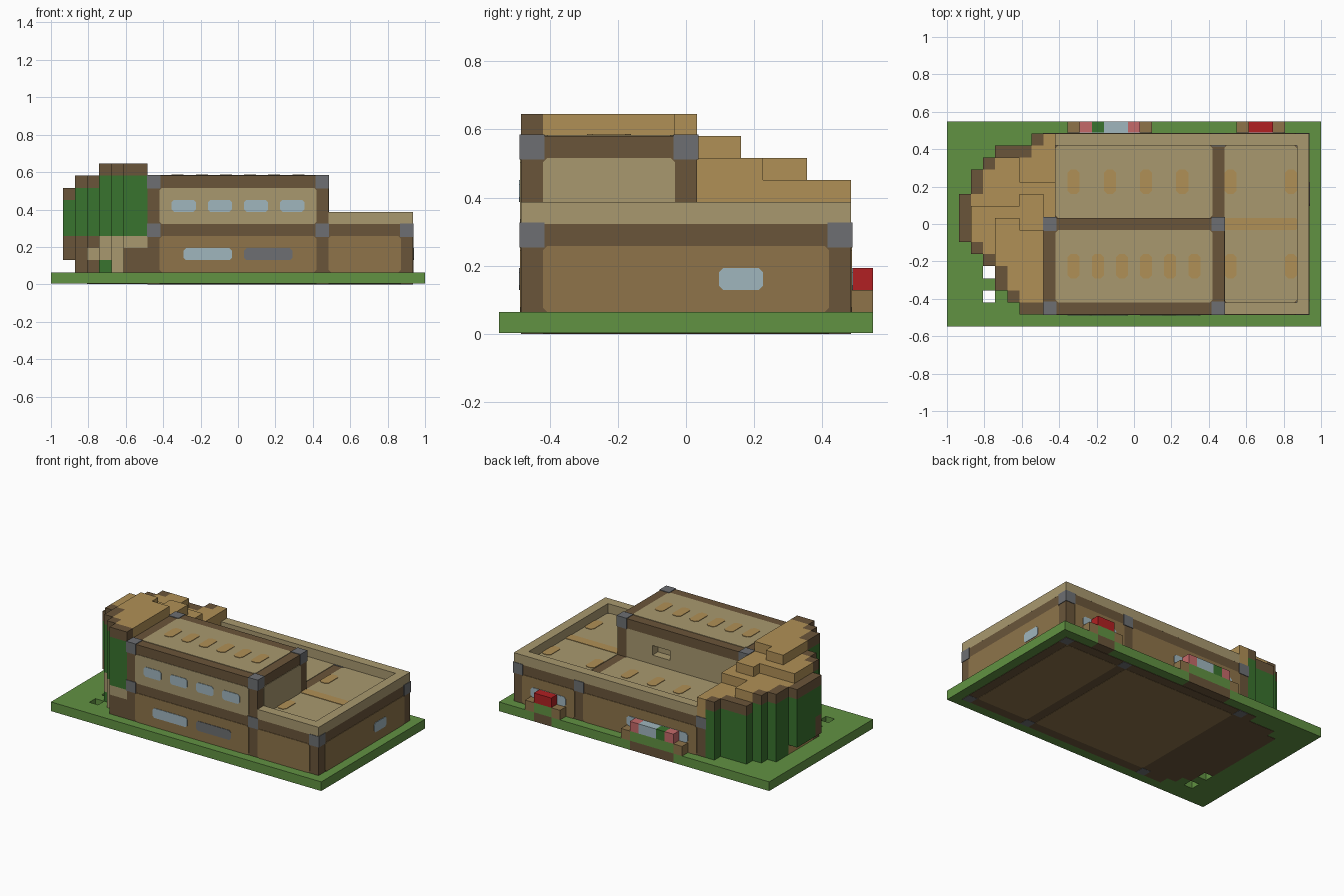
import bpy, bmesh
from mathutils import Vector

cube = bpy.data.objects.get("Cube")
if cube:
    bpy.data.objects.remove(cube, do_unlink=True)

U = 2 / 31  # block size; everything below is measured in blocks


def linear(c):
    c /= 255
    return c / 12.92 if c <= 0.04045 else ((c + 0.055) / 1.055) ** 2.4


def material(name, *rgb):
    m = bpy.data.materials.new(name)
    m.use_nodes = True
    col = (*[linear(c) for c in rgb], 1)
    m.diffuse_color = col
    m.node_tree.nodes["Principled BSDF"].inputs["Base Color"].default_value = col
    return m


GRASS = material("grass green", 97, 146, 66)
LEAF = material("leaf green", 57, 115, 46)
TAN = material("pale tan", 169, 153, 111)
PLANK = material("plank brown", 142, 116, 74)
LOG = material("dark log", 106, 85, 58)
WOOD = material("golden wood", 176, 144, 86)
STONE = material("stone grey", 109, 111, 114)
GLASS = material("pale blue", 160, 182, 190)
RED = material("red", 177, 32, 34)
PINK = material("pink", 197, 106, 106)


def place(i, j, k):
    return Vector((i - 15.5, j - 8.5, k)) * U


def finish(name, bm, mat):
    bmesh.ops.recalc_face_normals(bm, faces=bm.faces)
    me = bpy.data.meshes.new(name)
    bm.to_mesh(me)
    bm.free()
    me.materials.append(mat)
    bpy.context.collection.objects.link(bpy.data.objects.new(name, me))


def blocks(name, mat, boxes, grow=0):
    """Boxes given as (i0, i1, j0, j1, k0, k1)."""
    bm = bmesh.new()
    for i0, i1, j0, j1, k0, k1 in boxes:
        lo = place(i0 - grow, j0 - grow, k0 - grow)
        hi = place(i1 + grow, j1 + grow, k1 + grow)
        for v in bmesh.ops.create_cube(bm, size=1)["verts"]:
            v.co = Vector([hi[a] if v.co[a] > 0 else lo[a] for a in range(3)])
    finish(name, bm, mat)


def panels(name, mat, axis, plane, rects, depth=0.05, cut=0.2):
    """Thin corner-cut plates lying on a plane; depth sign picks the side."""
    bm = bmesh.new()
    for a, b, c, d in rects:
        ring = [(a + cut, c), (b - cut, c), (b, c + cut), (b, d - cut),
                (b - cut, d), (a + cut, d), (a, d - cut), (a, c + cut)]
        layers = []
        for w in (plane, plane + depth):
            pts = []
            for p in ring:
                q = list(p)
                q.insert(axis, w)
                pts.append(bm.verts.new(place(*q)))
            layers.append(pts)
            bm.faces.new(pts)
        for n in range(8):
            m = (n + 1) % 8
            bm.faces.new((layers[0][n], layers[0][m], layers[1][m], layers[1][n]))
    finish(name, bm, mat)


X, Y, Z = range(3)

# Lawn with two small openings and planter soil along the back edge
blocks("lawn", GRASS, [
    (0, 3, 0, 16, .05, 1), (4, 31, 0, 16, .05, 1), (3, 4, 0, 2, .05, 1),
    (3, 4, 3, 4, .05, 1), (3, 4, 5, 16, .05, 1),
    (0, 11, 16, 17, .05, 1), (16, 25, 16, 17, .05, 1), (27, 31, 16, 17, .05, 1)])
blocks("planter_soil", LOG, [(11, 16, 16, 17, .05, 1), (25, 27, 16, 17, .05, 1)])

# Ground floor body and its underside
blocks("ground_floor_frame", LOG, [(8, 30, 1, 16, 1, 5)])
blocks("foundation_frame", LOG, [(8, 30, 1, 16, .02, .1)])
panels("foundation_panels", PLANK, Z, .02, [(9, 22, 2, 15), (23, 29, 2, 15)], -.02)
blocks("foundation_joints", STONE, [
    (i, i + 1, j, j + 1, 0, .1) for i in (8, 22, 29) for j in (1, 15)])

long_walls = [(9, 22, 1, 4), (23, 29, 1, 4)]
panels("front_plank_walls", PLANK, Y, 1, long_walls, -.05)
panels("back_plank_walls", PLANK, Y, 16, long_walls)
panels("right_plank_wall", PLANK, X, 30, [(2, 15, 1, 4)])

# Upper floor, with an opening in its back wall
blocks("upper_floor_frame", LOG, [
    (8, 23, 1, 8, 5, 9), (8, 9, 8, 9, 5, 9), (22, 23, 8, 9, 5, 9), (9, 22, 8, 9, 8, 9)])
blocks("upper_back_wall", TAN, [
    (9, 17, 8, 9, 5, 8), (19, 22, 8, 9, 5, 8), (17, 19, 8, 9, 5, 6), (17, 19, 8, 9, 7, 8),
    (17, 19, 8, 8.1, 6, 7)])
panels("upper_front_wall", TAN, Y, 1, [(9, 22, 5, 8)], -.05)
panels("upper_right_wall", TAN, X, 23, [(2, 8, 5, 8)])
panels("upper_roof", TAN, Z, 9, [(9, 22, 2, 8)])

# Stone joints where the beams meet
blocks("stone_joints", STONE,
       [(i, i + 1, j, j + 1, 4, 5) for i in (8, 22, 29) for j in (1, 15)]
       + [(i, i + 1, j, j + 1, 8, 9) for i in (8, 22) for j in (1, 8)], .06)

# Terrace floor and parapet
panels("terrace_floor", TAN, Z, 5, [(9, 22, 9, 15), (23, 29, 2, 15)])
blocks("parapet", TAN, [(23, 30, 1, 2, 5, 6), (29, 30, 2, 15, 5, 6), (9, 30, 15, 16, 5, 6)], .001)

# Golden floor inlays
panels("roof_inlays", WOOD, Z, 9, [(i, i + 1, 4, 6) for i in range(10, 21, 2)], .1, .25)
panels("terrace_inlays", WOOD, Z, 5,
       [(i, i + 1, 11, 13) for i in (10, 13, 16, 19, 23, 28)]
       + [(i, i + 1, 4, 6) for i in (23, 28)], .1, .25)
panels("terrace_strip", WOOD, Z, 5, [(23, 29, 8, 9)], .1, .1)

# Windows
panels("upper_windows", GLASS, Y, 1, [(i, i + 2, 6, 7) for i in (10, 13, 16, 19)], -.1)
panels("front_window", GLASS, Y, 1, [(11, 15, 2, 3)], -.1)
panels("front_shutter", STONE, Y, 1, [(16, 20, 2, 3)], -.1)
panels("right_window", GLASS, X, 30, [(10, 12, 2, 3)], .1)
panels("back_windows", GLASS, Y, 16, [(10, 17, 2, 3), (24, 28, 2, 3)], .1)

# Flower planters along the back
blocks("planter_ends", PLANK, [(i, i + 1, 16, 17, 1, 2) for i in (10, 16, 24, 27)])
blocks("planter_leaves", GRASS, [(11, 16, 16, 17, 1, 2), (25, 27, 16, 17, 1, 2)])
blocks("red_flowers", RED, [(25, 27, 16, 17, 2, 3)])
blocks("pink_flowers", PINK, [(11, 12, 16, 17, 2, 3), (15, 16, 16, 17, 2, 3)])
blocks("blue_flowers", GLASS, [(13, 15, 16, 17, 2, 3)])
blocks("green_bush", LEAF, [(12, 13, 16, 17, 2, 3)])

# Rounded stepped tower on the right-hand side: depth range of each row of blocks
span = {1: (7, 11), 2: (6, 13), 3: (5, 14), 4: (3, 15), 5: (2, 15), 6: (1, 15),
        7: (1, 16), 8: (9, 16)}


def inside(i, j):
    return i in span and span[i][0] <= j < span[i][1]


def height(i, j):
    if (4 <= i <= 5 and j < 9) or (6 <= i <= 7 and j < 8):
        return 10
    if (2 <= i <= 5 and j < 10) or (6 <= i <= 7 and j < 11):
        return 9
    if (i < 6 and j < 14) or j < 12:
        return 8
    return 7


# Lower front blocks of the tower, bottom to top
front_stack = {3: "LTL", 4: "GTT", 5: "TTT", 6: "LLT", 7: "LLT"}
parts = {"L": [], "G": [], "T": [], "W": []}
for i in span:
    for j in range(*span[i]):
        def add(key, k0, k1):
            parts[key].append((i, i + 1, j, j + 1, k0, k1))
        top = height(i, j)
        base = 2 if i == 1 else 1
        rim = i < 8 and not (inside(i - 1, j) and inside(i, j + 1)
                             and (inside(i, j - 1)))
        if i == 8:
            add("W", 5, top)
        elif not rim:
            add("W", base, top)
        else:
            add("L", top - 1, top)
            if j < 8:
                add("G", 4, top - 1)
                if j == span[i][0] and i in front_stack:
                    for n, key in enumerate(front_stack[i]):
                        add(key, n + 1, n + 2)
                else:
                    add("L", base, 4)
            else:
                add("G", base, top - 1)
blocks("tower_logs", LOG, parts["L"])
blocks("tower_leaves", LEAF, parts["G"])
blocks("tower_entry_trim", TAN, parts["T"])
blocks("tower_roof", WOOD, parts["W"])
blocks("tower_foundation", LOG, [(i, i + 1, *span[i], .02, .1) for i in range(3, 8)])
